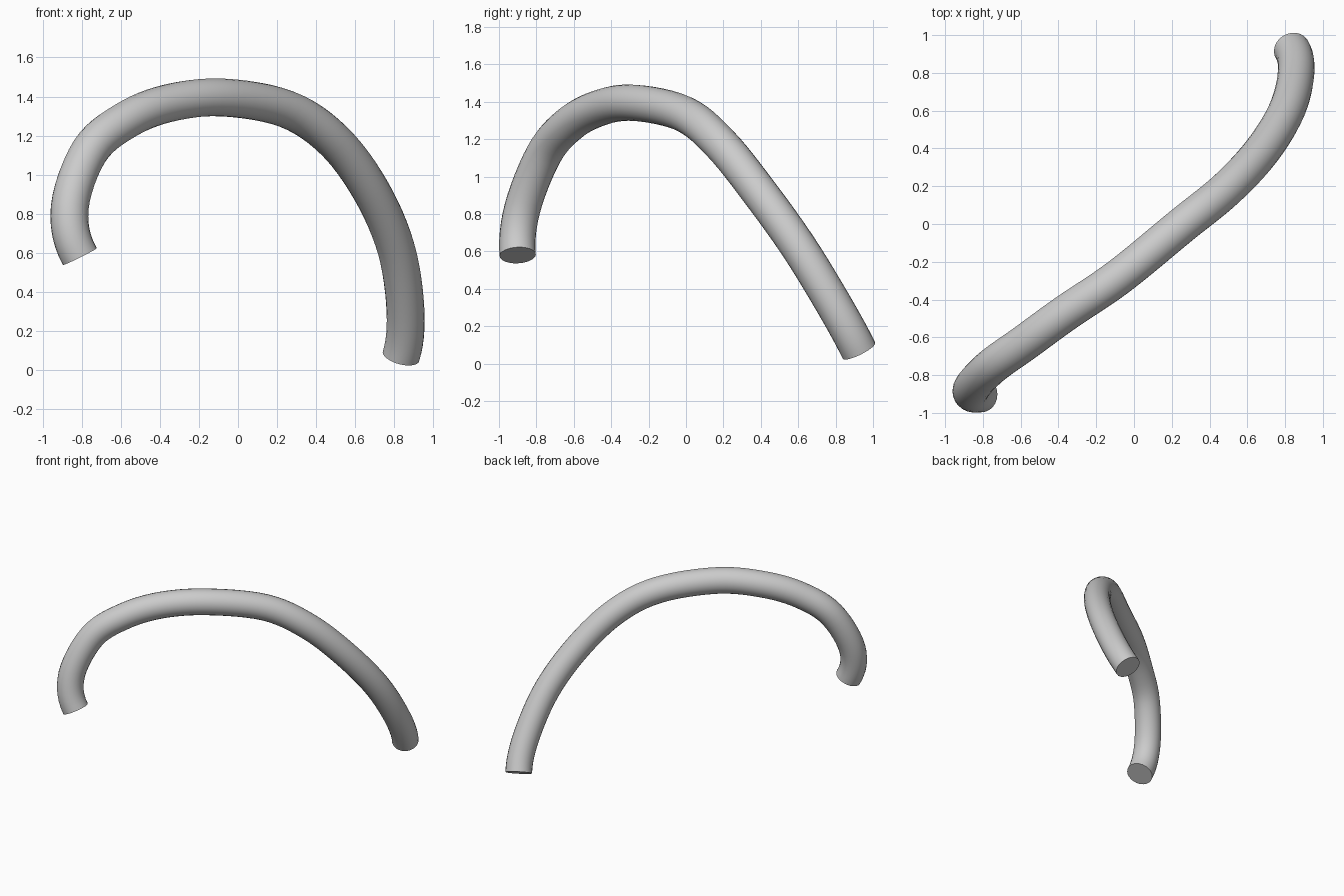
import bpy, bmesh, math
from mathutils import Vector

if "Cube" in bpy.data.objects:
    bpy.data.objects.remove(bpy.data.objects["Cube"])

RADIUS, SIDES, STEPS = 0.097, 24, 6

# Centre line of the bent tube, from the raised end to the low end
path = [Vector(p) for p in [
    (-0.81, -0.90, 0.58), (-0.862, -0.875, 0.83), (-0.76, -0.76, 1.12),
    (-0.58, -0.63, 1.275), (-0.36, -0.47, 1.365), (-0.08, -0.28, 1.395),
    (0.25, -0.01, 1.335), (0.49, 0.185, 1.175), (0.68, 0.39, 0.92),
    (0.81, 0.605, 0.62), (0.858, 0.80, 0.30), (0.835, 0.925, 0.07)]]


def smooth_path(pts, steps):
    """Catmull-Rom curve through the points."""
    ext = [3 * pts[0] - 3 * pts[1] + pts[2]] + pts + [3 * pts[-1] - 3 * pts[-2] + pts[-3]]
    out = []
    for a, b, c, d in zip(ext, ext[1:], ext[2:], ext[3:]):
        for i in range(steps):
            t = i / steps
            out.append(0.5 * (2 * b + (c - a) * t + (2 * a - 5 * b + 4 * c - d) * t * t
                              + (3 * b - a - 3 * c + d) * t ** 3))
    return out + [pts[-1]]


# Sweep a circle along the line, carrying the frame so that it does not twist
line = smooth_path(path, STEPS)
bm = bmesh.new()
rings, side = [], Vector((0, 1, 0))
for i, p in enumerate(line):
    tangent = (line[min(i + 1, len(line) - 1)] - line[max(i - 1, 0)]).normalized()
    side = (side - tangent * side.dot(tangent)).normalized()
    up = tangent.cross(side)
    rings.append([bm.verts.new(p + RADIUS * (math.cos(a) * side + math.sin(a) * up))
                  for a in (2 * math.pi * k / SIDES for k in range(SIDES))])
for r0, r1 in zip(rings, rings[1:]):
    for k in range(SIDES):
        n = (k + 1) % SIDES
        bm.faces.new((r0[k], r0[n], r1[n], r1[k]))

# Flat end caps
bm.faces.new(rings[0])
bm.faces.new(rings[-1])
bmesh.ops.recalc_face_normals(bm, faces=bm.faces)

mesh = bpy.data.meshes.new("bent_tube")
bm.to_mesh(mesh)
bm.free()
tube = bpy.data.objects.new("bent_tube", mesh)
bpy.context.collection.objects.link(tube)
bpy.context.view_layer.objects.active = tube
tube.select_set(True)
bpy.ops.object.shade_smooth_by_angle(angle=math.radians(40))
